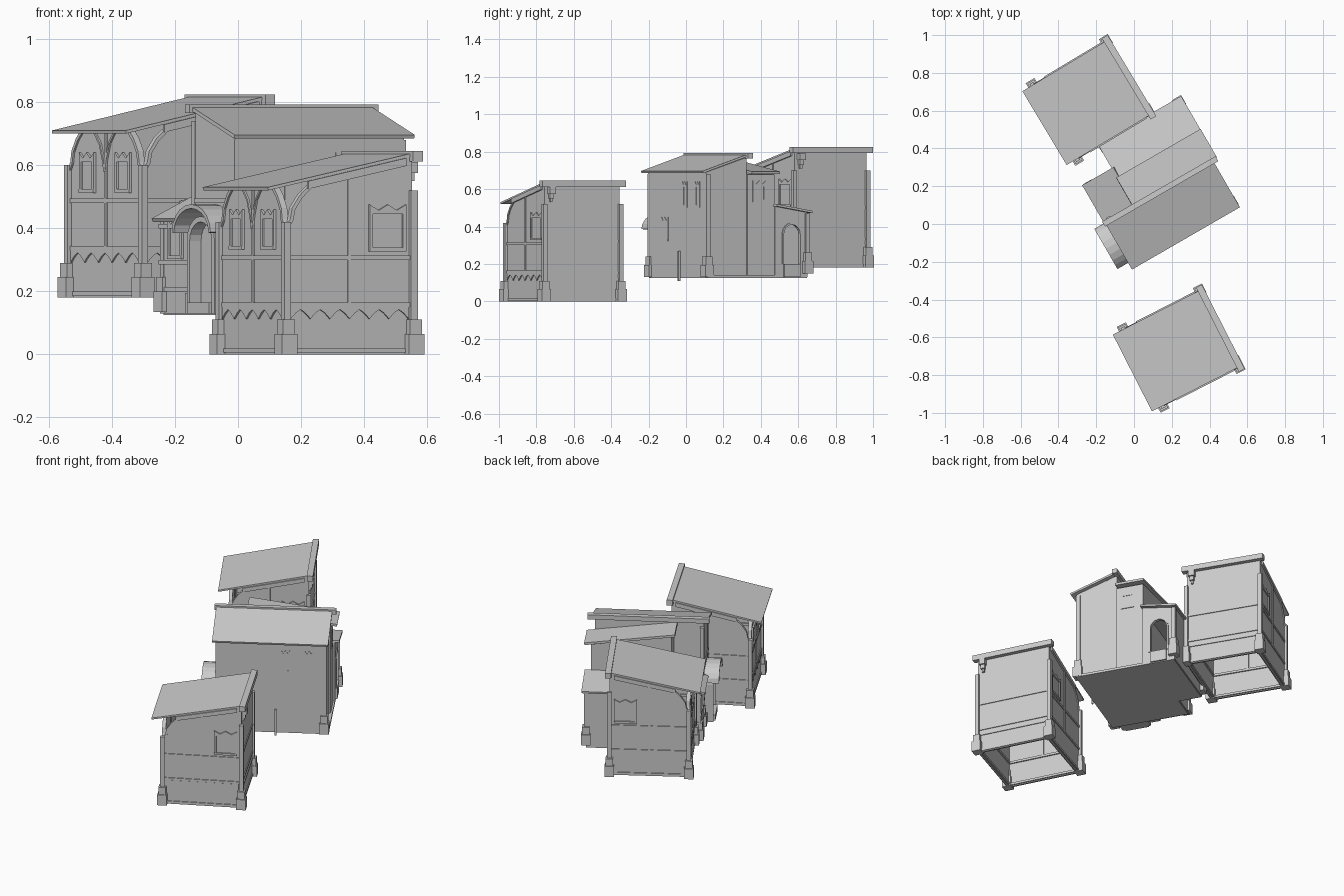
import bpy, bmesh
from math import radians, sin, cos, pi, hypot
from mathutils import Matrix, Vector

if "Cube" in bpy.data.objects:
    bpy.data.objects.remove(bpy.data.objects["Cube"])


def frame(base, turn, off=0.0):
    """Wall frame: s runs right seen from outside, z up, depth outward."""
    R = base @ Matrix.Rotation(radians(turn), 4, 'Z')
    return lambda s, z, d: R @ Vector((s, -(off + d), z))


def prism(name, F, pts, d0, d1):
    """Extrude a flat (s, z) outline between two depths."""
    bm = bmesh.new()
    a = [bm.verts.new(F(s, z, d0)) for s, z in pts]
    b = [bm.verts.new(F(s, z, d1)) for s, z in pts]
    n = len(pts)
    bm.faces.new(a)
    bm.faces.new(b[::-1])
    for i in range(n):
        j = (i + 1) % n
        bm.faces.new((a[j], a[i], b[i], b[j]))
    bmesh.ops.recalc_face_normals(bm, faces=bm.faces)
    me = bpy.data.meshes.new(name)
    bm.to_mesh(me)
    bm.free()
    ob = bpy.data.objects.new(name, me)
    bpy.context.collection.objects.link(ob)
    return ob


def bar(name, F, s0, s1, z0, z1, d0, d1):
    return prism(name, F, [(s0, z0), (s1, z0), (s1, z1), (s0, z1)], d0, d1)


def strip(name, F, pts, w, d0, d1):
    """Thick polyline: w is added on the left side of the path."""
    out = []
    for i, (x, y) in enumerate(pts):
        p, q = pts[max(i - 1, 0)], pts[min(i + 1, len(pts) - 1)]
        l = hypot(q[0] - p[0], q[1] - p[1])
        out.append((x - (q[1] - p[1]) / l * w, y + (q[0] - p[0]) / l * w))
    return prism(name, F, pts + out[::-1], d0, d1)


def window(F, c, w, z0, z1, d=.008):
    """Framed window with a three-pointed top."""
    h, t = w / 2, 0.012
    bar("window_pane", F, c - h + t, c + h - t, z0, z1 - 0.02, -.01, d * .25)
    for k in (-1, 1):
        e = c + k * (h - t / 2)
        bar("window_jamb", F, e - t / 2, e + t / 2, z0, z1 - 0.02, -.01, d)
    bar("window_sill", F, c - h, c + h, z0 - 0.008, z0 + 0.004, -.01, d * 1.2)
    prism("window_crown", F, [(c - h, z1 - 0.03), (c + h, z1 - 0.03), (c + h, z1), (c + h * .5, z1 - 0.018),
                              (c, z1), (c - h * .5, z1 - 0.018), (c - h, z1)], -.01, d)


def post(F, s, d, z0, top, k=1.0):
    for nm, w, a, b in (("post_foot", .027, 0, .065), ("post_base", .021, .065, .11), ("post_shaft", .012, .11, top - z0)):
        w *= k
        bar(nm, F, s - w, s + w, z0 + a, z0 + b, d - w, d + w)


def arches(F, s0, s1, n, z):
    """Row of small pointed arches hanging below a rail."""
    step = (s1 - s0) / n
    for i in range(n):
        c = s0 + step * (i + .5)
        h = step / 2
        prism("pointed_arch_trim", F, [(c - h, z - .038), (c - h * .8, z - .03), (c - h * .45, z - .018), (c, z - .008),
                                       (c + h * .45, z - .018), (c + h * .8, z - .03), (c + h, z - .038), (c + h, z), (c - h, z)], 0, 0.006)


def shed_house(x, y, z, turn):
    B = Matrix.Translation((x, y, z)) @ Matrix.Rotation(radians(turn), 4, 'Z')
    H = 0.225
    roof = lambda u: 0.52 + (u + 0.29) * 0.21
    cut = [(.225, .41), (.212, .43), (.205, .465), (.178, .505), (.145, .535)]
    G = frame(B, 0)
    front, left, back, right = [frame(B, a, H) for a in (0, -90, 180, 90)]

    # side walls under the sloping roof, open curved corner at the low side
    for F, m in ((front, 1), (back, -1)):
        side = [(-H, 0), (H, 0), (H, roof(H)), (-.1, roof(-.1))] + [(-a, b) for a, b in cut[::-1]]
        prism("side_wall", F, [(m * s, h) for s, h in side], -.012, 0)
        window(F, m * .135, .13, .335, .475)
        for zz in (.005, .15, .3):
            bar("wall_rail", F, -H, H, zz, zz + .014, -.02, .005)
        bar("wall_stud", F, -.006, .006, .15, roof(0), -.016, .004)
        strip("corner_brace", F, [(m * -a, b) for a, b in cut], .012 * -m, -.015, .006)
        prism("rake_beam", F, [(m * s, roof(s) + o) for s, o in ((-.15, -.025), (.2, -.025), (.2, 0), (-.15, 0))], 0, .01)
    arches(front, -.21, .21, 6, .15)

    # low wall with twin windows and fan ribs
    e = roof(-H)
    prism("eave_wall", left, [(-H, 0), (H, 0)] + cut[:-1] + [(.14, e), (-.14, e)] + [(-a, b) for a, b in cut[-2::-1]], -.012, 0)
    for k in (-1, 1):
        window(left, k * .11, .09, .34, .46)
        strip("fan_rib", left, [(0, .40), (k * .01, .44), (k * .03, .49), (k * .07, e)], .008, 0, .006)
        strip("corner_brace", left, [(k * a, b) for a, b in cut], .012 * k, -.015, .006)
    for zz in (.005, .15, .3):
        bar("wall_rail", left, -H, H, zz, zz + .014, -.02, .005)
    bar("wall_stud", left, -.006, .006, .15, e, -.016, .005)
    arches(left, -.21, .21, 5, .15)

    # tall plain wall
    bar("tall_wall", right, -H, H, 0, roof(H), -.012, 0)
    for zz in (.005, .11, .145, .315):
        bar("wall_rail", right, -H, H, zz, zz + .014, -.02, .005)
    for w, a, b in ((.018, .575, .61), (.012, .55, .575), (.007, .53, .55)):
        bar("corbel", right, -.19 - w, -.19 + w, a, b, 0, w * 1.6)

    # corner posts, roof slab, ridge beam
    for u, top in ((-.226, .42), (.226, .52)):
        for v in (-.228, .228):
            post(G, u, v, 0, top)
    strip("roof_slab", G, [(-.288, roof(-.288)), (.235, roof(.235))], .01, -.228, .228)
    bar("ridge_beam", G, .215, .25, .612, .645, -.25, .25)


shed_house(.25, -.657, 0, 27)
shed_house(-.225, .657, .18, 31)

# ---- middle hall, all in one rotated frame ----
M = Matrix.Rotation(radians(30), 4, 'Z')
U = frame(M, 90)      # s = v, depth = u
V = frame(M, 0)       # s = u, depth = -v
Z = .13

# tall front block with roof sloping to the front
prism("hall_front_block", U, [(-.17, Z), (.08, Z), (.08, .77), (-.17, .69)], -.11, .51)
strip("hall_front_roof", U, [(-.2, .685), (.08, .776)], .012, -.13, .53)
bar("hall_ridge_beam", V, -.14, .553, .765, .793, -.095, -.065)
bar("drain_post", V, .222, .234, .11, .27, .17, .18)
front_wall = frame(M, 0, .17)
for u, w, a, b in ((.07, .07, .33, .45), (.285, .05, .51, .64), (.42, .05, .51, .64)):
    window(front_wall, u, w, a, b, .003)

# rear block with roof sloping to the right
prism("hall_rear_block", V, [(.06, Z), (.52, Z), (.52, .677), (.06, .745)], -.245, -.08)
strip("hall_rear_roof", V, [(.04, .75), (.555, .68)], .014, -.26, -.085)
window(frame(M, 90, .52), .15, .08, .54, .645, .004)
bar("floor_slab", V, -.1, .53, .125, .14, -.3, .17)
bar("porch_floor", V, .06, .53, .125, .14, -.44, -.3)

# lean-to porch at the back with an arched doorway
c, r = .346, .05
arc = [(c + r * cos(pi * i / 8), .36 + r * sin(pi * i / 8)) for i in range(9)]
prism("porch_end_wall", U, [(.245, Z), (c - r, Z), (c - r, .2)] + arc[::-1] + [(c + r, .2), (c + r, Z), (.445, Z), (.445, .475), (.245, .51)], .515, .53)
strip("door_arch_trim", U, [(c + r, .2)] + arc + [(c - r, .2)], -.01, .53, .536)
bar("porch_step", U, c - r, c + r, Z, .2, .46, .54)
bar("porch_back_wall", V, .06, .53, Z, .475, -.445, -.43)
bar("porch_left_wall", U, .245, .445, Z, .475, .06, .075)
strip("porch_roof", U, [(.24, .508), (.46, .472)], .012, .045, .555)
for u in (.07, .53):
    post(V, u, -.44, .15, .47)

# low annex on the left
prism("annex_block", V, [(-.11, Z), (.06, Z), (.06, .51), (-.11, .425)], -.305, -.08)
strip("annex_roof", V, [(-.13, .42), (.06, .51)], .012, -.315, -.08)
L = frame(M, -90, .11)     # s = -v
window(L, -.2, .09, .31, .43)
for h in (.2, .285, .4):
    bar("annex_rail", L, -.305, -.08, h, h + .014, 0, .005)
post(V, -.1, -.29, .135, .42)
post(V, -.1, -.09, .13, .74)
post(V, -.1, .16, .13, .68)
post(V, .505, .16, .13, .68)
for h in (.31, .48):
    bar("hall_rail", L, -.08, .17, h, h + .014, 0, .005)

# arched entry hood and door surround on the left wall
hood = [(.04 + .11 * cos(pi * i / 10), .385 + .078 * sin(pi * i / 10)) for i in range(11)]
strip("entry_hood", L, hood, -.013, 0, .085)
door = [(.04 + .07 * cos(pi * i / 10), .36 + .06 * sin(pi * i / 10)) for i in range(11)]
strip("entry_arch", L, [(.11, Z)] + door + [(-.03, Z)], -.018, 0, .05)
prism("entry_door", L, [(.11, Z)] + door + [(-.03, Z)], 0, .008)
bar("entry_step", L, -.03, .11, Z, .165, 0, .06)
